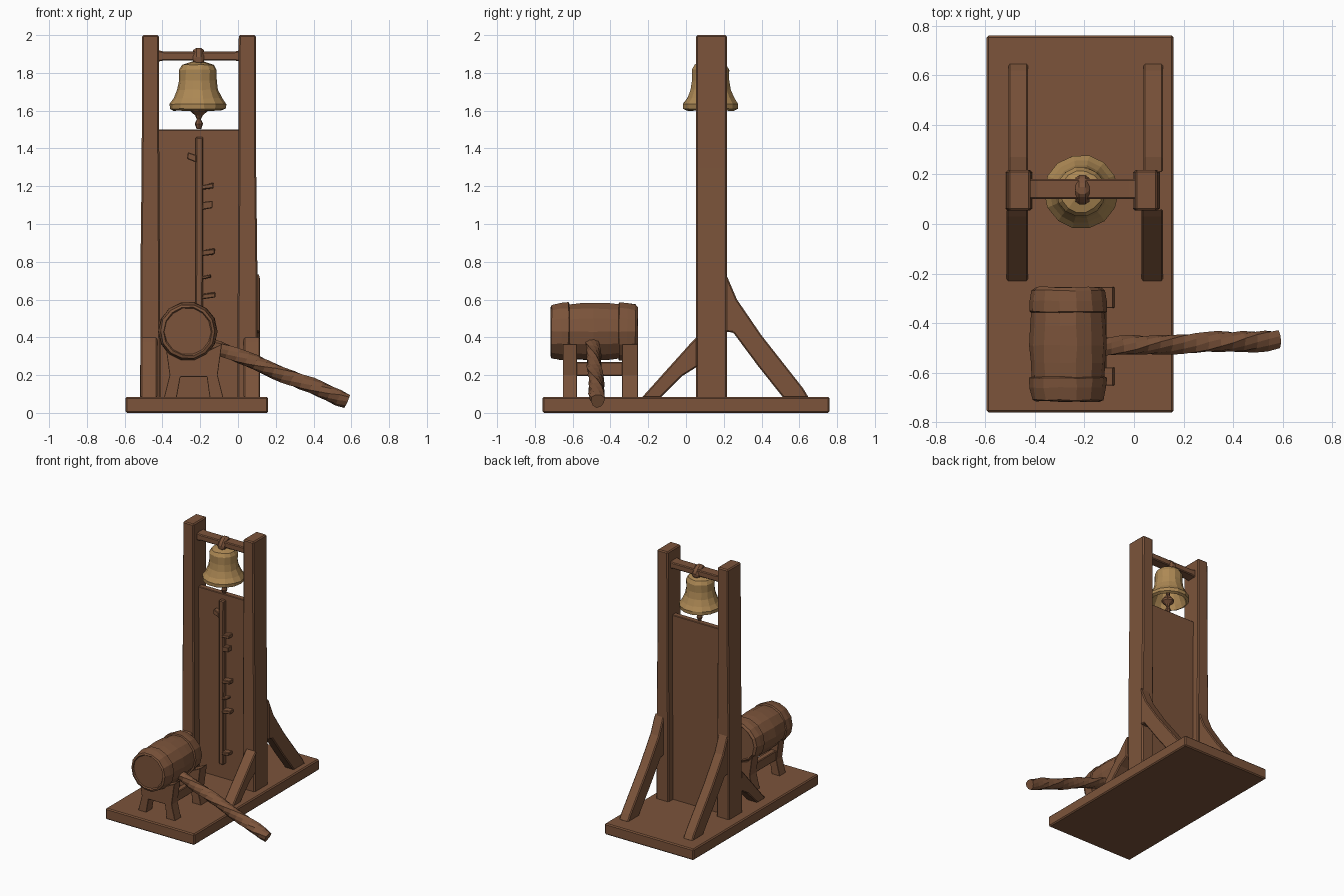
import bpy, bmesh, math, random
from mathutils import Vector

if "Cube" in bpy.data.objects:
    bpy.data.objects.remove(bpy.data.objects["Cube"])

random.seed(4)
CX = -0.207  # mirror line of the tower


def material(name, rgb):
    m = bpy.data.materials.new(name)
    m.diffuse_color = (*rgb, 1)
    m.use_nodes = True
    m.node_tree.nodes["Principled BSDF"].inputs["Base Color"].default_value = m.diffuse_color
    return m


WOOD = material("brown wood", (0.2, 0.088, 0.043))
BRASS = material("dull brass", (0.42, 0.25, 0.09))


def finish(bm, name, mat=WOOD, bevel=0.0, jitter=0.0):
    for v in bm.verts:
        v.co += Vector([random.uniform(-jitter, jitter) for _ in range(3)])
    bmesh.ops.recalc_face_normals(bm, faces=bm.faces)
    mesh = bpy.data.meshes.new(name)
    bm.to_mesh(mesh)
    bm.free()
    mesh.materials.append(mat)
    ob = bpy.data.objects.new(name, mesh)
    bpy.context.collection.objects.link(ob)
    if bevel:
        mod = ob.modifiers.new("worn edges", "BEVEL")
        mod.width = bevel
        mod.segments = 1
        mod.limit_method = "ANGLE"
    return ob


def prism(name, pts, axis, lo, hi, bevel=0.006, jitter=0.0):
    """Extrude an outline: axis X takes (y, z) points, axis Y takes (x, z)."""
    bm = bmesh.new()
    ends = []
    for t in (lo, hi):
        ends.append([bm.verts.new((t, a, b) if axis == "X" else (a, t, b)) for a, b in pts])
    n = len(pts)
    bm.faces.new(ends[0])
    bm.faces.new(ends[1][::-1])
    for i in range(n):
        j = (i + 1) % n
        bm.faces.new((ends[0][i], ends[0][j], ends[1][j], ends[1][i]))
    return finish(bm, name, WOOD, bevel, jitter)


def box(name, x, y, z, bevel=0.006, jitter=0.0):
    return prism(name, [(x[0], z[0]), (x[1], z[0]), (x[1], z[1]), (x[0], z[1])],
                 "Y", y[0], y[1], bevel, jitter)


def rings(name, centres, radii, u, v, sides, mat=WOOD, jitter=0.0, twist=0.0, wobble=0.0):
    """Skin circles placed along a path, with closed ends."""
    bm = bmesh.new()
    loops = []
    for k, (c, r) in enumerate(zip(centres, radii)):
        loop = []
        for i in range(sides):
            a = 2 * math.pi * i / sides + twist * k
            rr = r * (1 + wobble * (1 if i % 3 == 0 else -0.5))
            loop.append(bm.verts.new(c + u * math.cos(a) * rr + v * math.sin(a) * rr))
        loops.append(loop)
    for a, b in zip(loops, loops[1:]):
        for i in range(sides):
            j = (i + 1) % sides
            bm.faces.new((a[i], a[j], b[j], b[i]))
    bm.faces.new(loops[0])
    bm.faces.new(loops[-1])
    return finish(bm, name, mat, 0, jitter)


X, Y, Z = Vector((1, 0, 0)), Vector((0, 1, 0)), Vector((0, 0, 1))


def flip(pts, c=CX):
    return [(2 * c - x, z) for x, z in pts]


# Base slab
box("base", (-0.595, 0.16), (-0.76, 0.76), (0, 0.085), 0.008)

# Tower posts, slightly wider at the foot
post = [(-0.518, 0.07), (-0.41, 0.07), (-0.413, 0.7), (-0.417, 1.4), (-0.418, 2.0),
        (-0.508, 2.0), (-0.51, 1.3), (-0.516, 0.8)]
prism("left_post", post, "Y", 0.054, 0.217, 0.008)
prism("right_post", flip(post), "Y", 0.054, 0.217, 0.008)

# Back panel between the posts
box("panel", (-0.425, 0.01), (0.118, 0.162), (0.07, 1.5), 0.004)

# Straight front braces and curved rear braces
front_brace = [(-0.235, 0.08), (-0.135, 0.08), (-0.02, 0.195), (0.06, 0.245),
               (0.06, 0.405), (0.03, 0.375)]
rear_brace = [(0.65, 0.08), (0.62, 0.13), (0.40, 0.41), (0.27, 0.60), (0.21, 0.74),
              (0.21, 0.43), (0.25, 0.425), (0.38, 0.25), (0.515, 0.08)]
for side, x0, x1 in (("left", -0.515, -0.427), ("right", 0.03, 0.117)):
    prism(side + "_front_brace", front_brace, "X", x0, x1, 0.007)
    prism(side + "_rear_brace", rear_brace, "X", x0 + 0.008, x1, 0.007)

# Crossbar, thicker where it meets the posts
bar = [(-0.43, 1.858), (-0.39, 1.866), (-0.02, 1.866), (0.02, 1.858),
       (0.02, 1.922), (-0.02, 1.912), (-0.39, 1.912), (-0.43, 1.922)]
prism("crossbar", bar, "Y", 0.1, 0.182, 0.006)

# Bell hanger wrapped round the crossbar
hanger = [(0.072, 1.87), (0.095, 1.915), (0.135, 1.94), (0.18, 1.915), (0.205, 1.87),
          (0.175, 1.84), (0.095, 1.84)]
prism("bell_hanger", hanger, "X", -0.237, -0.18, 0.016)

# Hollow bell
bell = [(0.03, 1.86), (0.085, 1.843), (0.1, 1.815), (0.1, 1.76), (0.108, 1.71), (0.128, 1.665),
        (0.15, 1.635), (0.148, 1.61), (0.128, 1.6), (0.115, 1.635), (0.088, 1.7), (0.07, 1.8)]
rings("bell", [Vector((-0.213, 0.13, z)) for r, z in bell], [r for r, z in bell],
      X, Y, 14, BRASS, 0.002)

# Clapper
clapper = [(0.012, 1.805), (0.014, 1.65), (0.045, 1.612), (0.045, 1.596), (0.02, 1.575),
           (0.011, 1.555), (0.022, 1.53), (0.012, 1.502)]
rings("clapper", [Vector((-0.207, 0.13, z)) for r, z in clapper], [r for r, z in clapper],
      X, Y, 8)

# Score pole with pegs
box("score_pole", (-0.224, -0.186), (0.085, 0.122), (0.2, 1.46), 0.006, 0.002)
for i, (z, w, h) in enumerate([(0.3, 0.06, 0.035), (0.62, 0.07, 0.035), (0.72, 0.045, 0.025),
                               (0.85, 0.065, 0.04), (1.1, 0.055, 0.05), (1.2, 0.06, 0.035)]):
    x = -0.19
    prism(f"peg_{i + 1}", [(x, z - h / 2), (x + w, z - h / 2 + 0.008), (x + w, z + h / 2),
                           (x, z + h / 2 - 0.01)], "Y", 0.075, 0.12, 0.004, 0.003)
prism("top_peg", [(-0.27, 1.345), (-0.22, 1.325), (-0.22, 1.365), (-0.265, 1.38)],
      "Y", 0.08, 0.12, 0.004)

# Mallet head with a raised band at each end
HX, HZ = -0.266, 0.431
head = [(-0.708, 0.125), (-0.716, 0.13), (-0.71, 0.145), (-0.66, 0.155), (-0.622, 0.157),
        (-0.617, 0.148), (-0.56, 0.152), (-0.49, 0.156), (-0.41, 0.152), (-0.358, 0.148),
        (-0.353, 0.157), (-0.31, 0.155), (-0.268, 0.147), (-0.255, 0.132), (-0.26, 0.125)]
rings("mallet_head", [Vector((HX, y, HZ)) for y, r in head], [r for y, r in head],
      X, Z, 14, WOOD, 0.0025)

# Rough twisted mallet handle
start, end = Vector((-0.2, -0.497, 0.385)), Vector((0.58, -0.468, 0.063))
axis = (end - start).normalized()
u = axis.cross(Z).normalized()
v = u.cross(axis)
N = 16
rings("mallet_handle", [start.lerp(end, k / N) for k in range(N + 1)],
      [0.037 + 0.006 * k / N for k in range(N)] + [0.038],
      u, v, 9, WOOD, 0.002, 0.3, 0.09)

# Mallet stand: two cradles with splayed feet, joined by side rails
SX = -0.235
half = [(-0.392, 0.08), (-0.362, 0.2), (-0.38, 0.33), (-0.385, 0.365)]
cup = [(HX + 0.147 * math.cos(a), HZ + 0.147 * math.sin(a))
       for a in [math.radians(d) for d in (215, 240, 265, 290, 315)]]
inner = [(-0.15, 0.08), (-0.165, 0.19), (-0.305, 0.19), (-0.325, 0.08)]
cradle = half + cup + flip(half, SX)[::-1] + inner
for name, y0, y1 in (("front_cradle", -0.652, -0.578), ("rear_cradle", -0.338, -0.255)):
    prism(name, cradle, "Y", y0, y1, 0.005)
for name, x0 in (("left_stand_rail", -0.36), ("right_stand_rail", -0.155)):
    box(name, (x0, x0 + 0.045), (-0.6, -0.3), (0.195, 0.27), 0.005)
